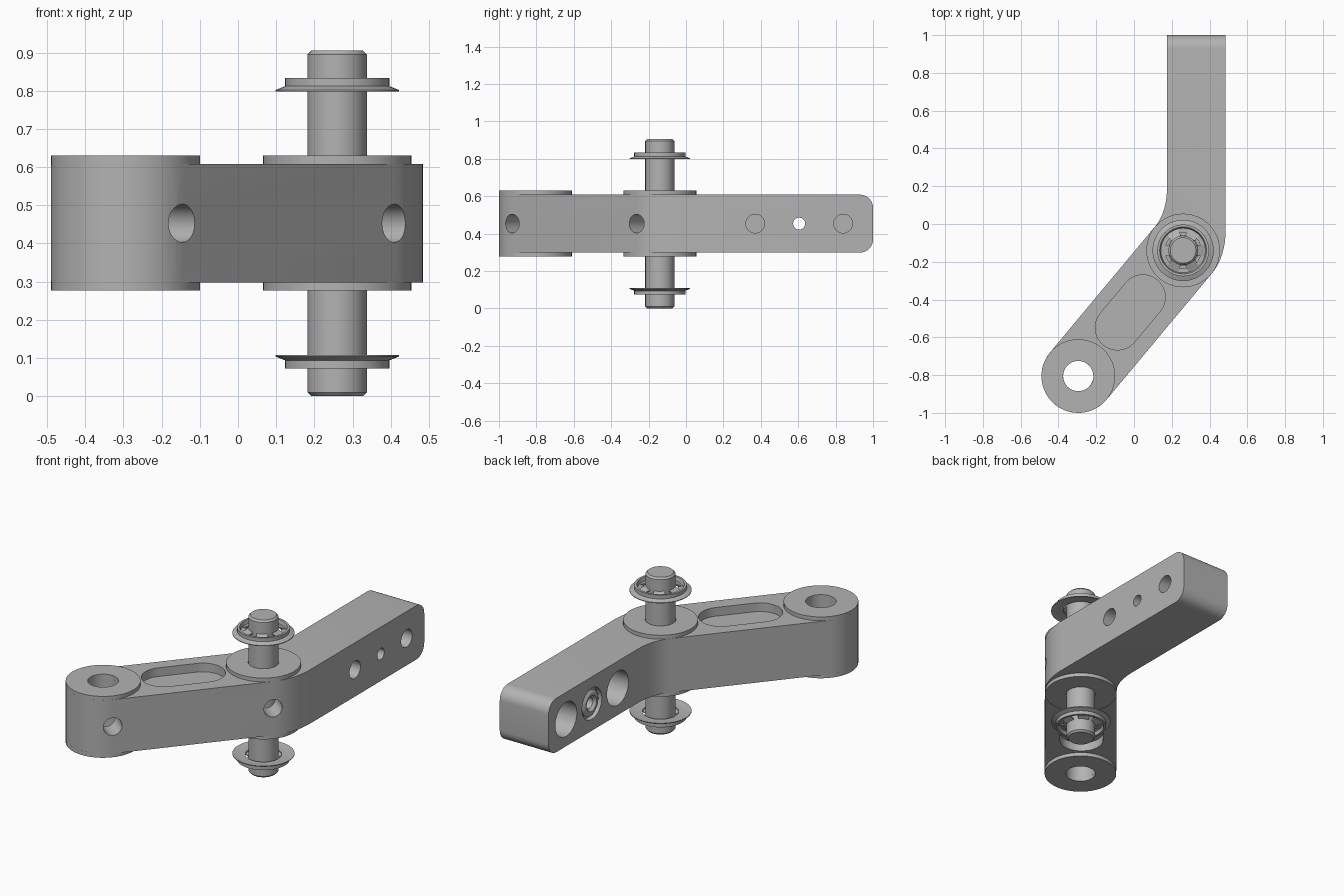
import bpy, bmesh, math
from mathutils import Vector, Matrix

cube = bpy.data.objects.get("Cube")
if cube:
    bpy.data.objects.remove(cube, do_unlink=True)

steel = bpy.data.materials.new("grey steel")
steel.use_nodes = True
steel.diffuse_color = (0.45, 0.45, 0.45, 1)
steel.node_tree.nodes["Principled BSDF"].inputs["Base Color"].default_value = steel.diffuse_color

BOSS = Vector((-0.295, -0.805))
PIVOT = Vector((0.26, -0.14))
ALONG = (PIVOT - BOSS).normalized()
SIDE = Vector((ALONG.y, -ALONG.x))      # outer side of the lower arm
R, MID = 0.195, 0.453                   # boss radius, mid height
LOW, HIGH = 0.298, 0.608                # arm bottom and top
INNER, OUTER, BACK = 0.175, 0.485, 1.0  # upper arm limits


def finish(bm, name):
    bmesh.ops.recalc_face_normals(bm, faces=bm.faces)
    mesh = bpy.data.meshes.new(name)
    bm.to_mesh(mesh)
    bm.free()
    mesh.materials.append(steel)
    obj = bpy.data.objects.new(name, mesh)
    bpy.context.collection.objects.link(obj)
    return obj


def smooth(obj):
    bpy.ops.object.select_all(action="DESELECT")
    obj.select_set(True)
    bpy.context.view_layer.objects.active = obj
    bpy.ops.object.shade_smooth_by_angle(angle=math.radians(30))


def prism(points, low, high):
    bm = bmesh.new()
    base = bm.faces.new([bm.verts.new((p[0], p[1], low)) for p in points])
    top = bmesh.ops.extrude_face_region(bm, geom=[base])["geom"]
    moved = [v for v in top if isinstance(v, bmesh.types.BMVert)]
    bmesh.ops.translate(bm, verts=moved, vec=(0, 0, high - low))
    return bm


def lathe(name, profile, centre, closed, steps=48):
    bm = bmesh.new()
    rings = []
    for r, z in profile:
        angles = [math.tau * i / steps for i in range(steps)]
        rings.append([bm.verts.new((centre.x + r * math.cos(a), centre.y + r * math.sin(a), z))
                      for a in angles])
    pairs = list(zip(rings, rings[1:]))
    if closed:
        pairs.append((rings[-1], rings[0]))
    else:
        bm.faces.new(rings[0])
        bm.faces.new(rings[-1])
    for a, b in pairs:
        for i in range(steps):
            j = (i + 1) % steps
            bm.faces.new((a[i], a[j], b[j], b[i]))
    obj = finish(bm, name)
    smooth(obj)
    return obj


def arc(centre, radius, start, sweep, steps=24):
    return [centre + radius * Vector((math.cos(start + sweep * i / steps),
                                      math.sin(start + sweep * i / steps)))
            for i in range(steps + 1)]


def bend(a, b, c, steps=12):
    ts = [i / steps for i in range(steps + 1)]
    return [a * (1 - t) ** 2 + b * (2 * t * (1 - t)) + c * t * t for t in ts]


def drill(start, end, radius):
    """Cylinder cutter between two points."""
    start, end = Vector(start), Vector(end)
    axis = end - start
    bm = bmesh.new()
    turn = axis.to_track_quat("Z", "Y").to_matrix().to_4x4()
    bmesh.ops.create_cone(bm, cap_ends=True, segments=40, radius1=radius, radius2=radius,
                          depth=axis.length,
                          matrix=Matrix.Translation((start + end) / 2) @ turn)
    return finish(bm, "cutter")


def cut(obj, cutter):
    cutter.hide_render = True
    mod = obj.modifiers.new("cut", "BOOLEAN")
    mod.operation, mod.solver, mod.object = "DIFFERENCE", "EXACT", cutter
    bpy.context.view_layer.objects.active = obj
    bpy.ops.object.modifier_apply(modifier=mod.name)
    bpy.data.objects.remove(cutter, do_unlink=True)


# Bent arm outline: boss end, outer bend, back end, inner bend
side_angle = math.atan2(SIDE.y, SIDE.x)
outer_start, inner_end = PIVOT + SIDE * R, PIVOT - SIDE * R
slope = ALONG.y / ALONG.x
outer_corner = Vector((OUTER, outer_start.y + (OUTER - outer_start.x) * slope))
inner_corner = Vector((INNER, inner_end.y + (INNER - inner_end.x) * slope))
outline = arc(BOSS, R, side_angle - math.pi, math.pi)
outline += bend(outer_start, outer_corner, Vector((OUTER, -0.03)))
outline += [Vector((OUTER, BACK)), Vector((INNER, BACK))]
outline += bend(Vector((INNER, 0.2)), inner_corner, inner_end)
bm = prism(outline, LOW, HIGH)
back_edges = [e for e in bm.edges if all(v.co.y > 0.99 for v in e.verts)
              and abs(e.verts[0].co.z - e.verts[1].co.z) < 0.01]
bmesh.ops.bevel(bm, geom=back_edges, offset=0.07, segments=8, profile=0.5, affect="EDGES")
arm = finish(bm, "bent_arm")

# Pockets in the top and bottom of the lower arm
pocket_mid = Vector((-0.02, -0.468))
pocket = arc(pocket_mid + ALONG * 0.105, 0.118, side_angle, math.pi)
pocket += arc(pocket_mid - ALONG * 0.105, 0.118, side_angle + math.pi, math.pi)
for low, high in ((HIGH - 0.05, HIGH + 0.1), (LOW - 0.1, LOW + 0.05)):
    cut(arm, finish(prism(pocket, low, high), "cutter"))

# Boss bore and the two cross holes of the lower arm
cut(arm, drill((*BOSS, 0.2), (*BOSS, 0.7), 0.08))
for centre in (BOSS, PIVOT):
    cut(arm, drill((*(centre + SIDE * 0.06), MID), (*(centre + SIDE * 0.3), MID), 0.05))

# Upper arm: wide recesses inside, narrow holes outside, a through hole between
for y in (0.37, 0.84):
    cut(arm, drill((INNER - 0.1, y, MID), (INNER + 0.18, y, MID), 0.098))
    cut(arm, drill((OUTER - 0.09, y, MID), (OUTER + 0.1, y, MID), 0.05))
cut(arm, drill((INNER - 0.1, 0.605, MID), (INNER + 0.03, 0.605, MID), 0.09))
cut(arm, drill((INNER - 0.1, 0.605, MID), (OUTER + 0.1, 0.605, MID), 0.032))
smooth(arm)

# Hollow screw head in the middle recess
head = lathe("screw_head", [(0.032, 0), (0.075, 0), (0.075, 0.02), (0.06, 0.03),
                            (0.045, 0.03), (0.032, 0.015)], Vector((0, 0)), True)
head.matrix_world = Matrix.Translation((INNER + 0.032, 0.605, MID)) @ Matrix.Rotation(-math.pi / 2, 4, "Y")

# Thrust washers on both faces of the boss and the pivot
for label, centre in (("boss", BOSS), ("pivot", PIVOT)):
    for place, low, high in (("upper", HIGH - 0.004, 0.63), ("lower", 0.277, LOW + 0.004)):
        lathe(f"{place}_{label}_washer", [(0.08, low), (R, low), (R, high), (0.08, high)],
              centre, True)

# Pivot pin with chamfered ends
lathe("pivot_pin", [(0.068, 0), (0.078, 0.01), (0.078, 0.895), (0.068, 0.905)], PIVOT, False)

# Retaining clips: flared dish with a raised rim and sprung teeth
for place, sign in (("upper", 1), ("lower", -1)):
    def level(offset):
        return MID + sign * offset
    lathe(f"{place}_clip",
          [(r, level(h)) for r, h in ((0.095, 0.352), (0.135, 0.352), (0.162, 0.345),
                                      (0.162, 0.349), (0.137, 0.359), (0.137, 0.38),
                                      (0.124, 0.38), (0.118, 0.36), (0.095, 0.36))],
          PIVOT, True)
    bm = bmesh.new()
    for i in range(6):
        made = bmesh.ops.create_cube(bm, size=1)["verts"]
        bmesh.ops.scale(bm, verts=made, vec=(0.045, 0.06, 0.006))
        pose = (Matrix.Translation((*PIVOT, level(0.364)))
                @ Matrix.Rotation(math.tau * i / 6, 4, "Z")
                @ Matrix.Translation((0.095, 0, 0)) @ Matrix.Rotation(sign * 0.4, 4, "Y"))
        bmesh.ops.transform(bm, verts=made, matrix=pose)
    finish(bm, f"{place}_clip_teeth")
